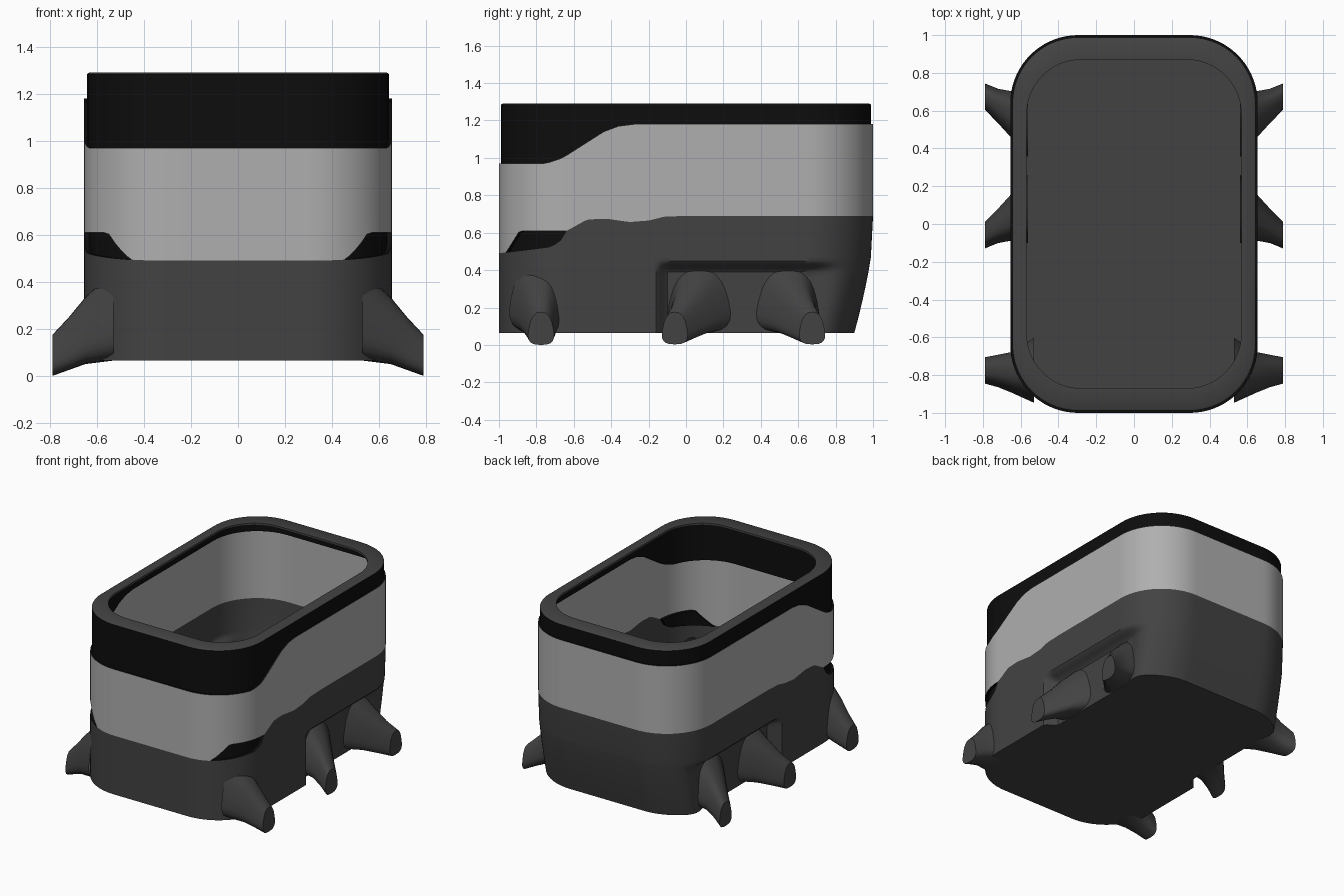
import bpy
from math import sin, cos, pi, copysign

if "Cube" in bpy.data.objects:
    bpy.data.objects.remove(bpy.data.objects["Cube"])

A, B, R = 0.655, 1.0, 0.36


def material(name, v):
    m = bpy.data.materials.new(name)
    m.diffuse_color = (v, v, v * 1.01, 1)
    m.use_nodes = True
    m.node_tree.nodes["Principled BSDF"].inputs["Base Color"].default_value = m.diffuse_color
    return m


DARK = material("dark_grey", 0.055)
LIGHT = material("light_grey", 0.43)
BLACK = material("black", 0.004)


def interp(pts, y):
    if y <= pts[0][0]:
        return pts[0][1]
    for (y0, z0), (y1, z1) in zip(pts, pts[1:]):
        if y <= y1:
            return z0 + (z1 - z0) * (y - y0) / (y1 - y0)
    return pts[-1][1]


def smooth(e0, e1, v):
    t = min(1, max(0, (v - e0) / (e1 - e0)))
    return t * t * (3 - 2 * t)


def outline(a, b, r, nx=10, ny=64, nc=18):
    """Rounded rectangle, counter-clockwise, as (x, y, normal x, normal y)."""
    out = []
    for q, (sx, sy) in enumerate([(1, -1), (1, 1), (-1, 1), (-1, -1)]):
        cx, cy = sx * (a - r), sy * (b - r)
        for k in range(nc + 1):
            t = (q - 1) * pi / 2 + k / nc * pi / 2
            out.append((cx + r * cos(t), cy + r * sin(t), cos(t), sin(t)))
        x, y, u, v = out[-1]
        n, step = (ny, 2 * (b - r)) if q % 2 == 0 else (nx, 2 * (a - r))
        for k in range(1, n):
            out.append((x - v * step * k / n, y + u * step * k / n, u, v))
    return out


def loft(name, rings, mat, cap_start=False, cap_end=False, keep=None):
    n = len(rings[0])
    verts = [p for ring in rings for p in ring]
    faces = [(j * n + i, j * n + (i + 1) % n, (j + 1) * n + (i + 1) % n, (j + 1) * n + i)
             for j in range(len(rings) - 1) for i in range(n) if keep is None or keep(i)]
    if cap_start:
        faces.append(tuple(reversed(range(n))))
    if cap_end:
        faces.append(tuple(range(len(verts) - n, len(verts))))
    me = bpy.data.meshes.new(name)
    me.from_pydata(verts, [], faces)
    me.materials.append(mat)
    ob = bpy.data.objects.new(name, me)
    bpy.context.collection.objects.link(ob)
    bpy.ops.object.select_all(action='DESELECT')
    ob.select_set(True)
    bpy.context.view_layer.objects.active = ob
    bpy.ops.object.shade_smooth_by_angle(angle=0.65)
    return ob


OUT = outline(A, B, R)


def shell(p, z, off=0.0):
    """Point of the outer skin: side recess and tapered rear included."""
    x, y, u, v = p
    recess = smooth(-0.16, -0.10, y) * (1 - smooth(0.68, 0.88, y))
    recess *= (1 - smooth(0.39, 0.45, z)) * abs(u)
    off -= 0.075 * recess
    taper = max(0, (0.58 - z) / 0.515) ** 1.4 * 0.1 * smooth(0.3, 1, y)
    return (x + u * off, y + v * off - taper, z)


# Seam heights along the length
dark_top = [(-1, .49), (-.92, .50), (-.72, .525), (-.67, .56), (-.64, .61), (-.61, .625),
            (-.53, .67), (-.43, .675), (-.3, .657), (-.2, .665), (-.12, .685), (0, .69)]
light_low = [(-.965, .49), (-.89, .61), (-.64, .61)] + dark_top[5:]
light_top = [(-.75, .97), (-.66, 1.0), (-.55, 1.07), (-.44, 1.14), (-.36, 1.17), (-.28, 1.18)]

# Lower body with floor
heights = [.065, .12, .18, .24, .30, .36, .39, .405, .42, .435, .45, .47]
rings = [[shell(p, z) for p in OUT] for z in heights]
rings.append([shell(p, interp(dark_top, p[1])) for p in OUT])
loft("lower_body", rings, DARK, cap_start=True)

# Light middle band
rings = []
for k in range(7):
    t = k / 6
    rings.append([shell(p, interp(light_low, p[1]) * (1 - t) + interp(light_top, p[1]) * t)
                  for p in OUT])
loft("middle_band", rings, LIGHT)

# Headlights filling the gap between the two seams
gap = [interp(light_low, p[1]) - interp(dark_top, p[1]) for p in OUT]
rings = [[shell(p, interp(dark_top, p[1])) for p in OUT],
         [shell(p, interp(dark_top, p[1]), -0.02) for p in OUT],
         [shell(p, interp(light_low, p[1]), -0.02) for p in OUT],
         [shell(p, interp(light_low, p[1])) for p in OUT]]
loft("headlights", rings, BLACK,
     keep=lambda i: max(gap[i], gap[(i + 1) % len(gap)]) > 0.002)

# Black window band, slightly inset
rings = [[shell(p, interp(light_top, p[1])) for p in OUT],
         [shell(p, interp(light_top, p[1]), -0.012) for p in OUT],
         [shell(p, 1.285, -0.012) for p in OUT]]
loft("window_band", rings, BLACK)

# Flat top rim around the opening
INNER = outline(0.568, 0.87, 0.29)
rings = [[shell(p, 1.285, -0.012) for p in OUT],
         [shell(p, 1.292, -0.022) for p in OUT],
         [(p[0], p[1], 1.292) for p in INNER],
         [(p[0], p[1], 1.277) for p in INNER]]
loft("top_rim", rings, DARK)


# Stubby legs: sections are (x, y centre, half width, z low, z high)
def leg(name, sections):
    rings = []
    for x, yc, hy, z0, z1 in sections:
        ring = []
        for k in range(24):
            c, s = cos(2 * pi * k / 24), sin(2 * pi * k / 24)
            c, s = copysign(abs(c) ** .7, c), copysign(abs(s) ** .7, s)
            width = hy * (1 - 0.25 * s)
            ring.append((x, yc + width * c, (z0 + z1) / 2 + (z1 - z0) / 2 * s))
        rings.append(ring)
    ob = loft(name, rings, DARK, cap_end=True)
    ob.modifiers.new("mirror", 'MIRROR')


middle = [(.56, .08, .17, .07, .42), (.65, .035, .115, .055, .33),
          (.72, -.01, .085, .03, .245), (.79, -.06, .065, .003, .175)]
leg("middle_leg", middle)
leg("rear_leg", [(x, 0.615 - y, h, a, b) for x, y, h, a, b in middle])
leg("front_leg", [(.53, -.775, .16, .065, .45), (.65, -.785, .10, .05, .335),
                  (.72, -.778, .08, .025, .25), (.79, -.775, .065, 0, .175)])
